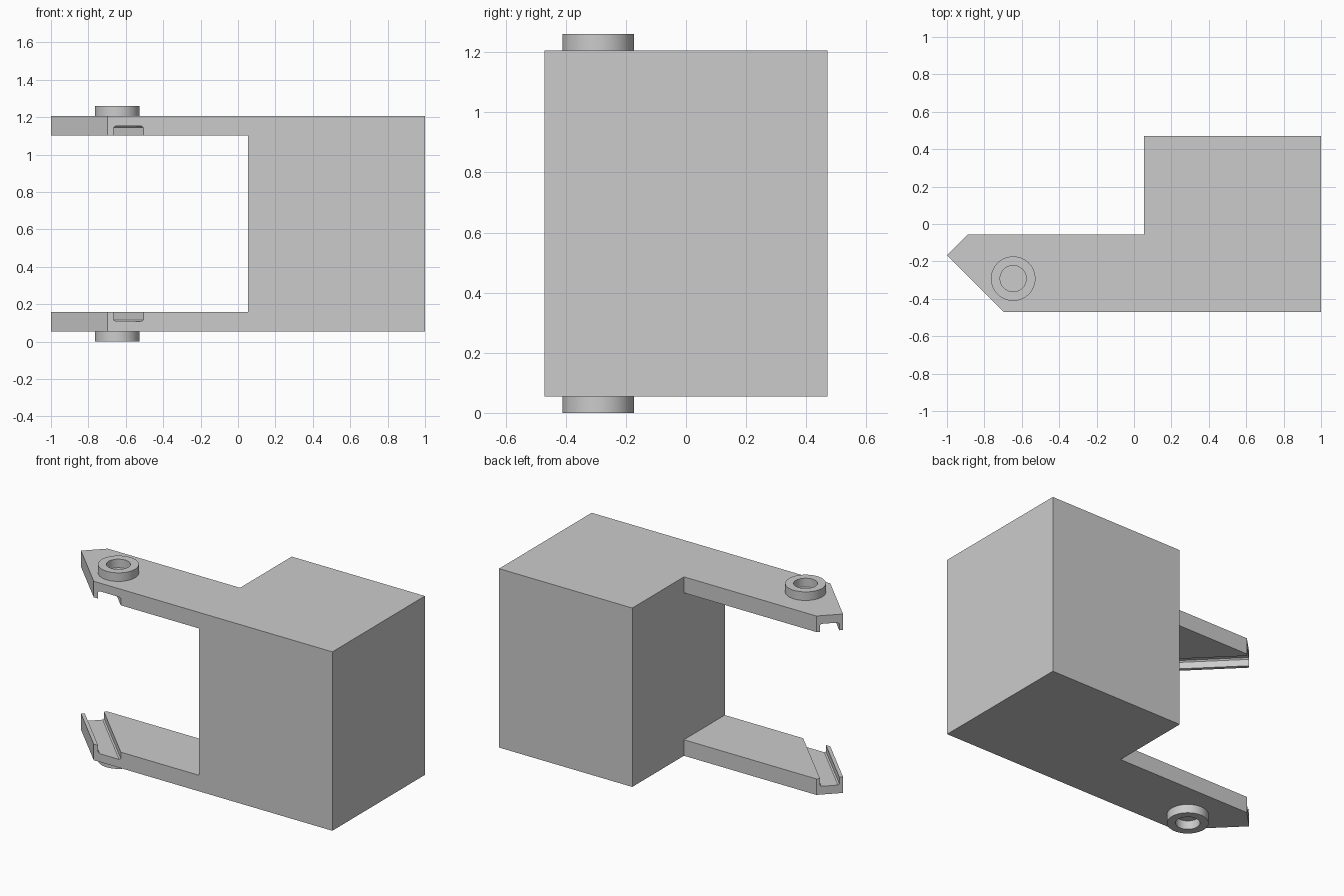
import bpy, bmesh, math
from mathutils import Vector

cube = bpy.data.objects.get("Cube")
if cube:
    bpy.data.objects.remove(cube, do_unlink=True)

BOTTOM, TOP, ARM, HEIGHT = 0.055, 1.205, 0.103, 1.26

grey = bpy.data.materials.new("plain_grey")
grey.use_nodes = True
grey.diffuse_color = (0.6, 0.6, 0.6, 1)
grey.node_tree.nodes["Principled BSDF"].inputs["Base Color"].default_value = (0.6, 0.6, 0.6, 1)


def make_object(name, bm):
    bmesh.ops.recalc_face_normals(bm, faces=bm.faces)
    mesh = bpy.data.meshes.new(name)
    bm.to_mesh(mesh)
    bm.free()
    mesh.materials.append(grey)
    obj = bpy.data.objects.new(name, mesh)
    bpy.context.collection.objects.link(obj)
    return obj


def prism(name, points, offset):
    """Extrude a closed polygon along an offset."""
    bm = bmesh.new()
    face = bm.faces.new([bm.verts.new(p) for p in points])
    new = bmesh.ops.extrude_face_region(bm, geom=[face])["geom"]
    verts = [g for g in new if isinstance(g, bmesh.types.BMVert)]
    bmesh.ops.translate(bm, verts=verts, vec=offset)
    return make_object(name, bm)


def select_only(obj):
    bpy.ops.object.select_all(action="DESELECT")
    obj.select_set(True)
    bpy.context.view_layer.objects.active = obj


def cut(target, cutter):
    cutter.hide_render = True
    mod = target.modifiers.new("cut", "BOOLEAN")
    mod.operation = "DIFFERENCE"
    mod.solver = "EXACT"
    mod.object = cutter
    select_only(target)
    bpy.ops.object.modifier_apply(modifier=mod.name)
    bpy.data.objects.remove(cutter, do_unlink=True)


# Block and pointed arms share one plan outline
plan = [(1, -0.47), (1, 0.47), (0.053, 0.47), (0.053, -0.055),
        (-0.888, -0.055), (-1, -0.167), (-0.697, -0.47)]
frame = prism("block_with_arms", [(x, y, BOTTOM) for x, y in plan],
              (0, 0, TOP - BOTTOM))

# Opening between the arms
low, high = BOTTOM + ARM, TOP - ARM
gap = [(-2, -2, low), (0.053, -2, low), (0.053, -2, high), (-2, -2, high)]
cut(frame, prism("gap_cutter", gap, (0, 4, 0)))

# Diagonal groove on the inner face of each arm, parallel to the slanted tip
across = Vector((1, 1, 0)).normalized()
along = Vector((1, -1, 0)).normalized()
a, b, c = -0.803, -0.689, 0.008
floor = BOTTOM + 0.053
groove = [(a, low + 0.1), (a, floor + c), (a + c, floor),
          (b - c, floor), (b, floor + c), (b, low + 0.1)]
for upper in (False, True):
    points = [across * s - along * 2 + Vector((0, 0, HEIGHT - z if upper else z))
              for s, z in groove]
    cut(frame, prism("groove_cutter", points, along * 4))

# Round collar with a blind hole on the outer face of each arm
for name, base, rim in (("lower_collar", BOTTOM, 0), ("upper_collar", TOP, HEIGHT)):
    bm = bmesh.new()
    profile = [(0.119, base), (0.119, rim), (0.07, rim), (0.07, base)]
    verts = [bm.verts.new((r, 0, z)) for r, z in profile]
    edges = [bm.edges.new(pair) for pair in zip(verts, verts[1:])]
    bmesh.ops.spin(bm, geom=verts + edges, cent=(0, 0, 0), axis=(0, 0, 1),
                   angle=math.tau, steps=48)
    bmesh.ops.remove_doubles(bm, verts=bm.verts, dist=0.0005)
    bmesh.ops.holes_fill(bm, edges=[])
    bmesh.ops.translate(bm, verts=bm.verts, vec=(-0.646, -0.292, 0))
    collar = make_object(name, bm)
    # Open shells: make the side walls face outward from the collar material
    bm = bmesh.new()
    bm.from_mesh(collar.data)
    facing = 1 if rim > base else -1
    if any(f.normal.z * facing < -0.5 for f in bm.faces):
        bmesh.ops.reverse_faces(bm, faces=bm.faces)
    bm.to_mesh(collar.data)
    bm.free()
    select_only(collar)
    bpy.ops.object.shade_smooth_by_angle(angle=math.radians(30))
